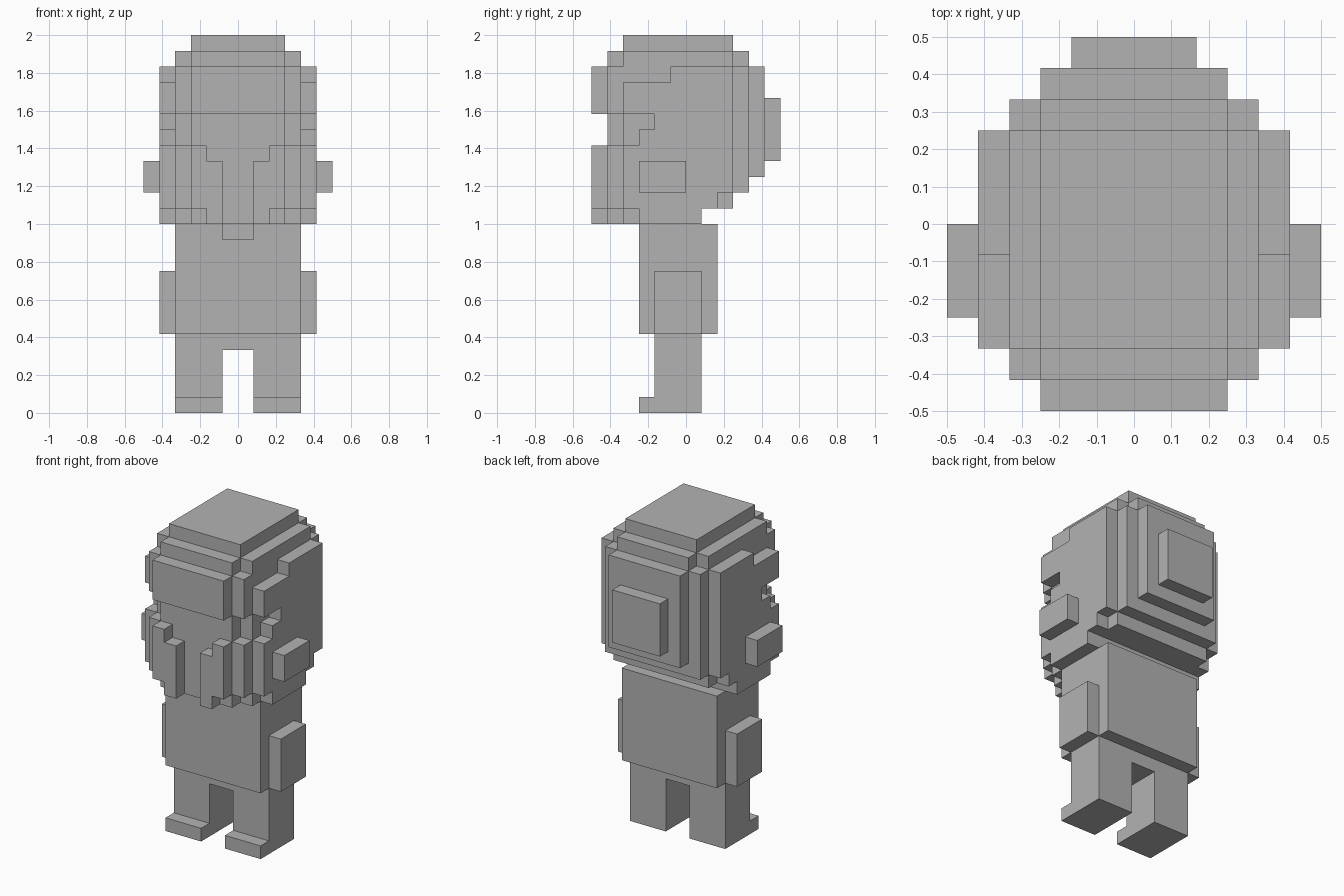
import bpy, bmesh
from itertools import product

if "Cube" in bpy.data.objects:
    bpy.data.objects.remove(bpy.data.objects["Cube"], do_unlink=True)

U = 1 / 12  # one block

grey = bpy.data.materials.new("plain_grey")
grey.use_nodes = True
grey.diffuse_color = (0.45, 0.45, 0.45, 1)
grey.node_tree.nodes["Principled BSDF"].inputs["Base Color"].default_value = grey.diffuse_color


def cells(x0, x1, y0, y1, z0, z1):
    """Blocks of a box given on the +x side."""
    return set(product(range(x0, x1), range(y0, y1), range(z0, z1)))


def mirrored(blocks):
    return blocks | {(-x - 1, y, z) for x, y, z in blocks}


def build(name, blocks):
    """Skin the outside of a set of blocks and merge flat areas."""
    bm = bmesh.new()
    verts = {}
    for block in blocks:
        for axis, side in product(range(3), (0, 1)):
            near = list(block)
            near[axis] += 2 * side - 1
            if tuple(near) in blocks:
                continue
            a, b = (axis + 1) % 3, (axis + 2) % 3
            loop = []
            for da, db in ((0, 0), (1, 0), (1, 1), (0, 1)):
                p = list(block)
                p[axis] += side
                p[a] += da
                p[b] += db
                key = tuple(p)
                if key not in verts:
                    verts[key] = bm.verts.new([c * U for c in key])
                loop.append(verts[key])
            bm.faces.new(loop if side else loop[::-1])
    bmesh.ops.dissolve_limit(bm, angle_limit=0.01, verts=bm.verts[:], edges=bm.edges[:])
    mesh = bpy.data.meshes.new(name)
    bm.to_mesh(mesh)
    bm.free()
    mesh.materials.append(grey)
    bpy.context.collection.objects.link(bpy.data.objects.new(name, mesh))


# Head: nested boxes (half width, front, back, bottom, top) make the stepped dome
head = set()
for w, y0, y1, z0, z1 in (
    (3, -6, 5, 15, 22), (3, -5, 4, 14, 23), (3, -4, 3, 13, 24),
    (4, -5, 4, 14, 22), (4, -4, 3, 13, 23),
    (5, -4, 3, 14, 22), (5, -4, 2, 13, 22),
    (3, -6, 0, 13, 17), (4, -5, 0, 13, 17),
):
    head |= cells(0, w, y0, y1, z0, z1)
# Stepped lower rim
for w in (2, 3, 4, 5):
    head |= cells(0, w, -8 + w, 1, 12, 13)
# Eye band, central slot and temple notches
head -= cells(0, 3, -6, -5, 17, 19)
head -= cells(3, 4, -5, -4, 17, 19)
head -= cells(4, 5, -4, -3, 17, 19)
head -= cells(4, 5, -3, -2, 18, 19)
head -= cells(0, 1, -6, -5, 12, 17)
head -= cells(1, 2, -6, -5, 16, 17)
head -= cells(4, 5, -4, -1, 21, 22)
build("head", mirrored(head))
build("back_of_head_panel", mirrored(cells(0, 2, 5, 6, 16, 20)))

# Torso with a small neckline notch
torso = cells(0, 4, -3, 2, 5, 12) - cells(0, 1, -3, -2, 11, 12)
build("torso", mirrored(torso))
build("hips", mirrored(cells(0, 4, -2, 1, 4, 5)))

# Paired parts
pairs = {
    "ear": cells(5, 6, -3, 0, 14, 16),
    "arm": cells(4, 5, -2, 1, 5, 9),
    "leg": cells(1, 4, -2, 1, 0, 4) | cells(1, 4, -3, -2, 0, 1),
}
for part, blocks in pairs.items():
    build("left_" + part, blocks)
    build("right_" + part, mirrored(blocks) - blocks)
